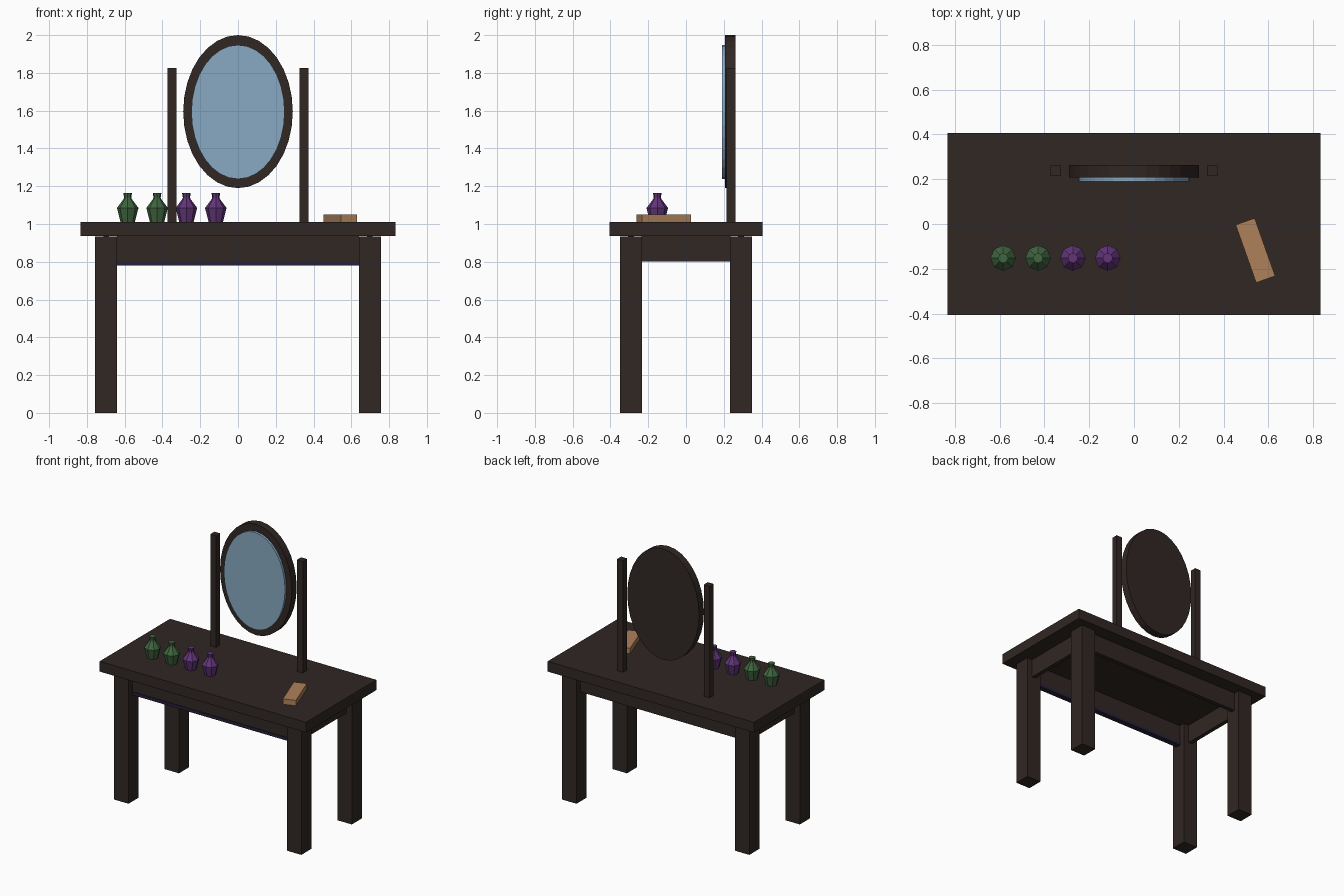
import bpy, bmesh, math
from mathutils import Matrix

if "Cube" in bpy.data.objects:
    bpy.data.objects.remove(bpy.data.objects["Cube"])


def material(name, rgb):
    m = bpy.data.materials.new(name)
    m.diffuse_color = (*rgb, 1)
    m.use_nodes = True
    m.node_tree.nodes["Principled BSDF"].inputs["Base Color"].default_value = m.diffuse_color
    return m


WOOD = material("dark_wood", (0.03, 0.02, 0.017))
TRIM = material("dark_violet", (0.02, 0.015, 0.04))
GLASS = material("mirror_glass", (0.25, 0.4, 0.54))
GREEN = material("green_glass", (0.05, 0.13, 0.05))
PURPLE = material("purple_glass", (0.12, 0.035, 0.19))
TAN = material("light_wood", (0.42, 0.22, 0.1))


def finish(name, bm, mat):
    bmesh.ops.recalc_face_normals(bm, faces=bm.faces)
    me = bpy.data.meshes.new(name)
    bm.to_mesh(me)
    bm.free()
    me.materials.append(mat)
    ob = bpy.data.objects.new(name, me)
    bpy.context.collection.objects.link(ob)
    return ob


def box(name, center, size, mat, turn=0):
    bm = bmesh.new()
    bmesh.ops.create_cube(bm, size=1, matrix=Matrix.Translation(center)
                          @ Matrix.Rotation(turn, 4, 'Z') @ Matrix.Diagonal((*size, 1)))
    return finish(name, bm, mat)


def oval(name, y0, y1, z, rx, rz, mat, sides=32):
    # Upright elliptical disc facing the front
    bm = bmesh.new()
    bmesh.ops.create_cone(bm, cap_ends=True, segments=sides, radius1=1, radius2=1, depth=1,
                          matrix=Matrix.Translation((0, (y0 + y1) / 2, z))
                          @ Matrix.Diagonal((rx, y1 - y0, rz, 1))
                          @ Matrix.Rotation(math.pi / 2, 4, 'X'))
    return finish(name, bm, mat)


def lathe(name, origin, profile, mat, sides=8):
    bm = bmesh.new()
    rings = [[bm.verts.new((origin[0] + r * math.cos(2 * math.pi * i / sides),
                            origin[1] + r * math.sin(2 * math.pi * i / sides),
                            origin[2] + z)) for i in range(sides)] for r, z in profile]
    for a, b in zip(rings, rings[1:]):
        for i in range(sides):
            j = (i + 1) % sides
            bm.faces.new((a[i], a[j], b[j], b[i]))
    bm.faces.new(rings[0][::-1])
    bm.faces.new(rings[-1])
    return finish(name, bm, mat)


# Table
TOP = 1.01
box("table_top", (0, 0, 0.973), (1.666, 0.812, 0.075), WOOD)
for sx, side in ((-1, "left"), (1, "right")):
    for sy, end in ((-1, "front"), (1, "back")):
        box(f"{end}_{side}_leg", (sx * 0.698, sy * 0.291, 0.4675), (0.116, 0.116, 0.935), WOOD)
    box(f"{side}_apron", (sx * 0.698, 0, 0.868), (0.03, 0.47, 0.135), WOOD)
    box(f"{side}_mirror_post", (sx * 0.35, 0.238, 1.4175), (0.047, 0.047, 0.815), WOOD)
for sy, end in ((-1, "front"), (1, "back")):
    box(f"{end}_apron", (0, sy * 0.291, 0.868), (1.28, 0.03, 0.135), WOOD)
box("front_trim", (0, -0.291, 0.792), (1.28, 0.04, 0.022), TRIM)

# Mirror
oval("mirror_frame", 0.207, 0.263, 1.595, 0.29, 0.405, WOOD)
oval("mirror_glass", 0.19, 0.22, 1.593, 0.247, 0.355, GLASS)

# Perfume bottles
BOTTLE = [(0.038, 0), (0.057, 0.075), (0.022, 0.122), (0.019, 0.13), (0.023, 0.155)]
for i, mat in enumerate((GREEN, GREEN, PURPLE, PURPLE)):
    lathe(f"bottle_{i + 1}", (-0.584 + 0.1555 * i, -0.152, TOP), BOTTLE, mat)

# Small case on the table
box("small_case", (0.542, -0.118, 1.03), (0.09, 0.274, 0.04), TAN, math.radians(19.5))
